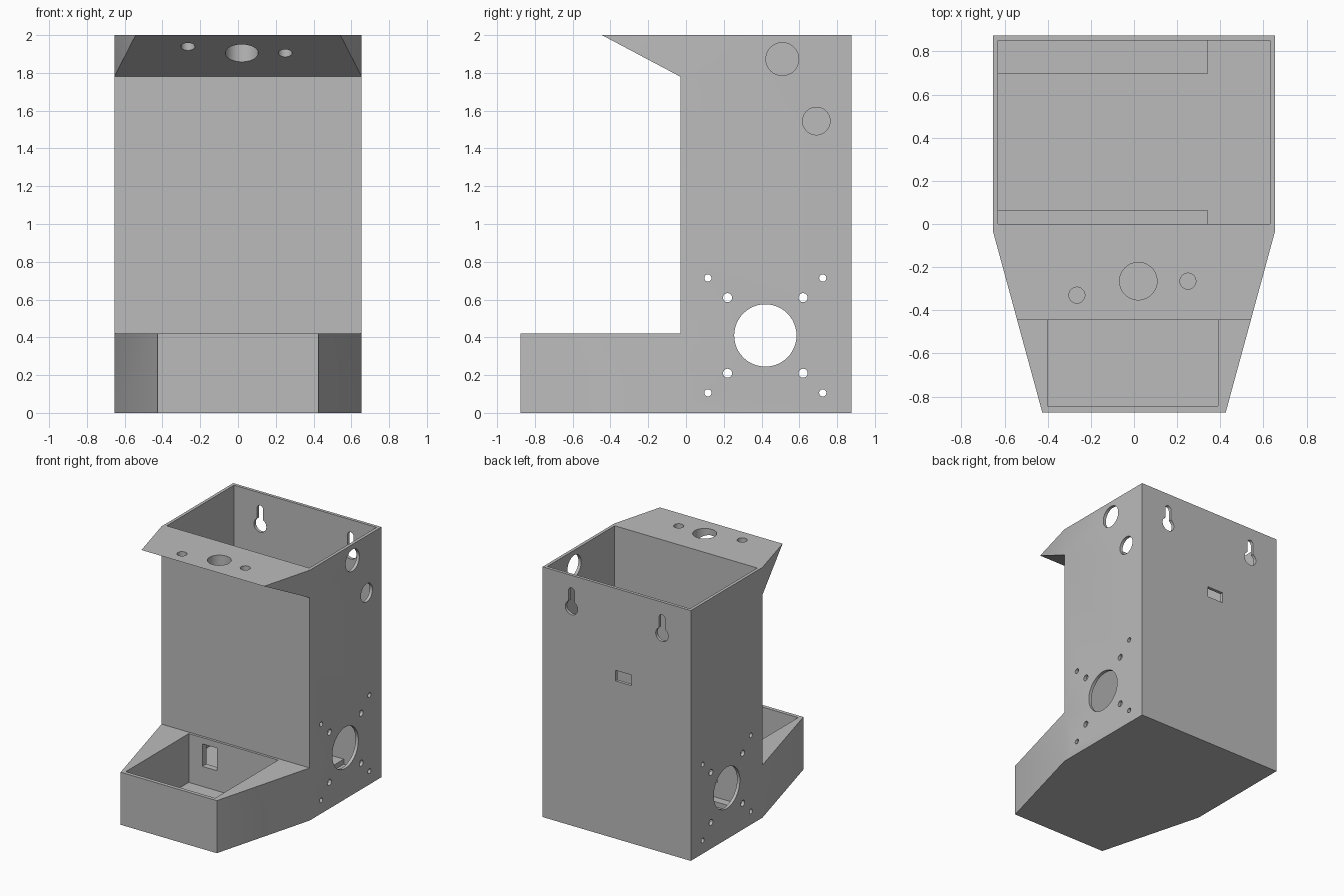
import bpy, bmesh, math
from mathutils import Vector

if "Cube" in bpy.data.objects:
    bpy.data.objects.remove(bpy.data.objects["Cube"], do_unlink=True)

grey = bpy.data.materials.new("plain grey")
grey.use_nodes = True
grey.diffuse_color = (0.5, 0.5, 0.5, 1)
grey.node_tree.nodes["Principled BSDF"].inputs["Base Color"].default_value = grey.diffuse_color


def prism(name, outline, axis, low, high):
    """Extrude a 2D outline along x, y or z; outline holds the other two axes."""
    def place(p, d):
        co = list(p)
        co.insert("xyz".index(axis), d)
        return co
    bm = bmesh.new()
    face = bm.faces.new([bm.verts.new(place(p, low)) for p in outline])
    ext = bmesh.ops.extrude_face_region(bm, geom=[face])
    shift = Vector(place((0, 0), high - low))
    bmesh.ops.translate(bm, vec=shift, verts=[v for v in ext["geom"] if isinstance(v, bmesh.types.BMVert)])
    bmesh.ops.recalc_face_normals(bm, faces=bm.faces)
    mesh = bpy.data.meshes.new(name)
    bm.to_mesh(mesh)
    bm.free()
    mesh.materials.append(grey)
    obj = bpy.data.objects.new(name, mesh)
    bpy.context.collection.objects.link(obj)
    return obj


def rect(a0, a1, b0, b1):
    return [(a0, b0), (a1, b0), (a1, b1), (a0, b1)]


def arc(a, b, r, start=0, sweep=360, n=48):
    steps = n if sweep == 360 else n + 1
    return [(a + r * math.cos(math.radians(start + sweep * i / n)),
             b + r * math.sin(math.radians(start + sweep * i / n))) for i in range(steps)]


def keyhole(x, z, r, slot, top):
    """Round opening with a narrow rounded slot above it."""
    gap = math.degrees(math.asin(slot / r))
    return arc(x, z, r, 90 + gap, 360 - 2 * gap, 32) + arc(x, top - slot, slot, 0, 180, 12)


def cut(target, outline, axis, low, high):
    cutter = prism("cutter", outline, axis, low, high)
    cutter.hide_render = True
    mod = target.modifiers.new("cut", "BOOLEAN")
    mod.operation, mod.solver, mod.object = "DIFFERENCE", "EXACT", cutter
    bpy.context.view_layer.objects.active = target
    bpy.ops.object.modifier_apply(modifier=mod.name)
    bpy.data.objects.remove(cutter, do_unlink=True)


# Housing: tapered plan, with the front notched between tray and canopy
W, FRONT, BACK = 0.655, -0.03, 0.875
body = prism("housing", [(-W, BACK), (-W, FRONT), (-0.425, -0.875),
                         (0.425, -0.875), (W, FRONT), (W, BACK)], "z", 0, 2)
cut(body, [(FRONT, 0.42), (FRONT, 1.78), (-1, 2.294), (-1, 0.42)], "x", -1, 1)

# Main cavity and tray pocket
cut(body, rect(-0.63, 0.63, 0, 0.85), "z", 0.03, 2.2)
cut(body, rect(-0.40, 0.39, -0.845, -0.05), "z", 0.03, 0.6)

# Window from cavity to tray, and slot in the back
cut(body, rect(-0.28, -0.15, 0.19, 0.37), "y", -0.2, 0.03)
cut(body, rect(-0.13, 0.01, 1.26, 1.345), "y", 0.8, 1)

# Hanging keyholes in the back
for x in (-0.4, 0.4):
    cut(body, keyhole(x, 1.74, 0.055, 0.026, 1.90), "y", 0.8, 1)

# Fan openings and screw holes through both sides
cut(body, arc(0.42, 0.41, 0.165), "x", -1, 1)
for sy in (-1, 1):
    for sz in (-1, 1):
        cut(body, arc(0.42 + 0.2 * sy, 0.41 + 0.2 * sz, 0.024, n=24), "x", -1, 1)
        cut(body, arc(0.42 + 0.304 * sy, 0.41 + 0.304 * sz, 0.019, n=24), "x", -1, 1)

# Upper cable holes, one side only
cut(body, arc(0.51, 1.873, 0.087), "x", 0.5, 1)
cut(body, arc(0.69, 1.545, 0.073), "x", 0.5, 1)

# Canopy holes
for x, y, r in ((0.02, -0.265, 0.087), (-0.265, -0.33, 0.037), (0.25, -0.265, 0.037)):
    cut(body, arc(x, y, r), "z", 1.6, 2.2)

# Low rails on the cavity floor
rails = [prism("front_floor_rail", rect(-0.63, 0.34, 0, 0.065), "z", 0.03, 0.07),
         prism("back_floor_rail", rect(-0.63, 0.34, 0.695, 0.85), "z", 0.03, 0.07)]

bpy.ops.object.select_all(action="DESELECT")
for obj in [body] + rails:
    obj.select_set(True)
bpy.ops.object.shade_smooth_by_angle(angle=math.radians(30))
